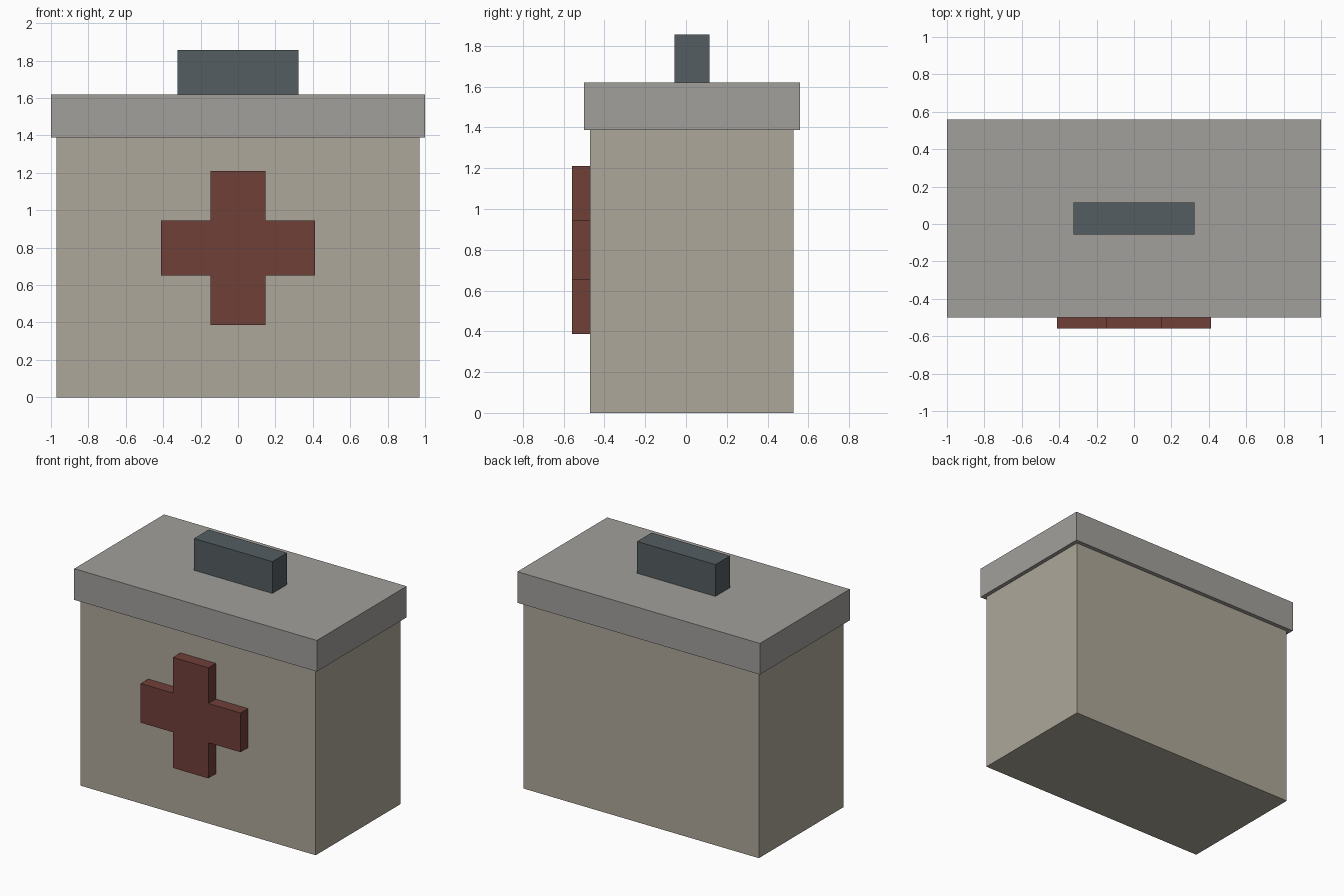
import bpy, bmesh

if "Cube" in bpy.data.objects:
    bpy.data.objects.remove(bpy.data.objects["Cube"])


def material(name, rgb):
    mat = bpy.data.materials.new(name)
    mat.diffuse_color = (*rgb, 1)
    mat.use_nodes = True
    mat.node_tree.nodes["Principled BSDF"].inputs["Base Color"].default_value = mat.diffuse_color
    return mat


def prism(name, outline, y0, y1, mat):
    """Extrude an x-z outline from y0 (front) to y1 (back)."""
    bm = bmesh.new()
    face = bm.faces.new([bm.verts.new((x, y0, z)) for x, z in outline])
    ext = bmesh.ops.extrude_face_region(bm, geom=[face], use_keep_orig=True)
    for v in ext["geom"]:
        if isinstance(v, bmesh.types.BMVert):
            v.co.y = y1
    bmesh.ops.recalc_face_normals(bm, faces=bm.faces)
    mesh = bpy.data.meshes.new(name)
    bm.to_mesh(mesh)
    bm.free()
    mesh.materials.append(mat)
    obj = bpy.data.objects.new(name, mesh)
    bpy.context.collection.objects.link(obj)
    return obj


def box(name, half_x, y0, y1, z0, z1, mat):
    outline = [(-half_x, z0), (half_x, z0), (half_x, z1), (-half_x, z1)]
    return prism(name, outline, y0, y1, mat)


beige = material("beige", (0.42, 0.39, 0.32))
grey = material("grey", (0.36, 0.35, 0.33))
slate = material("slate", (0.09, 0.11, 0.12))
red = material("red", (0.16, 0.05, 0.04))

# Case, overhanging lid and carry handle
box("case_body", 0.97, -0.47, 0.527, 0, 1.388, beige)
box("lid", 1.0, -0.50, 0.558, 1.388, 1.62, grey)
box("handle", 0.323, -0.057, 0.115, 1.62, 1.857, slate)

# Raised cross: one corner's points rotated through four quadrants
a, r, zc = 0.146, 0.412, 0.798
corner = [(r, -a), (r, a), (a, a)]
cross = []
for _ in range(4):
    cross += [(x, z + zc) for x, z in corner]
    corner = [(-z, x) for x, z in corner]
prism("front_cross", cross, -0.558, -0.47, red)
